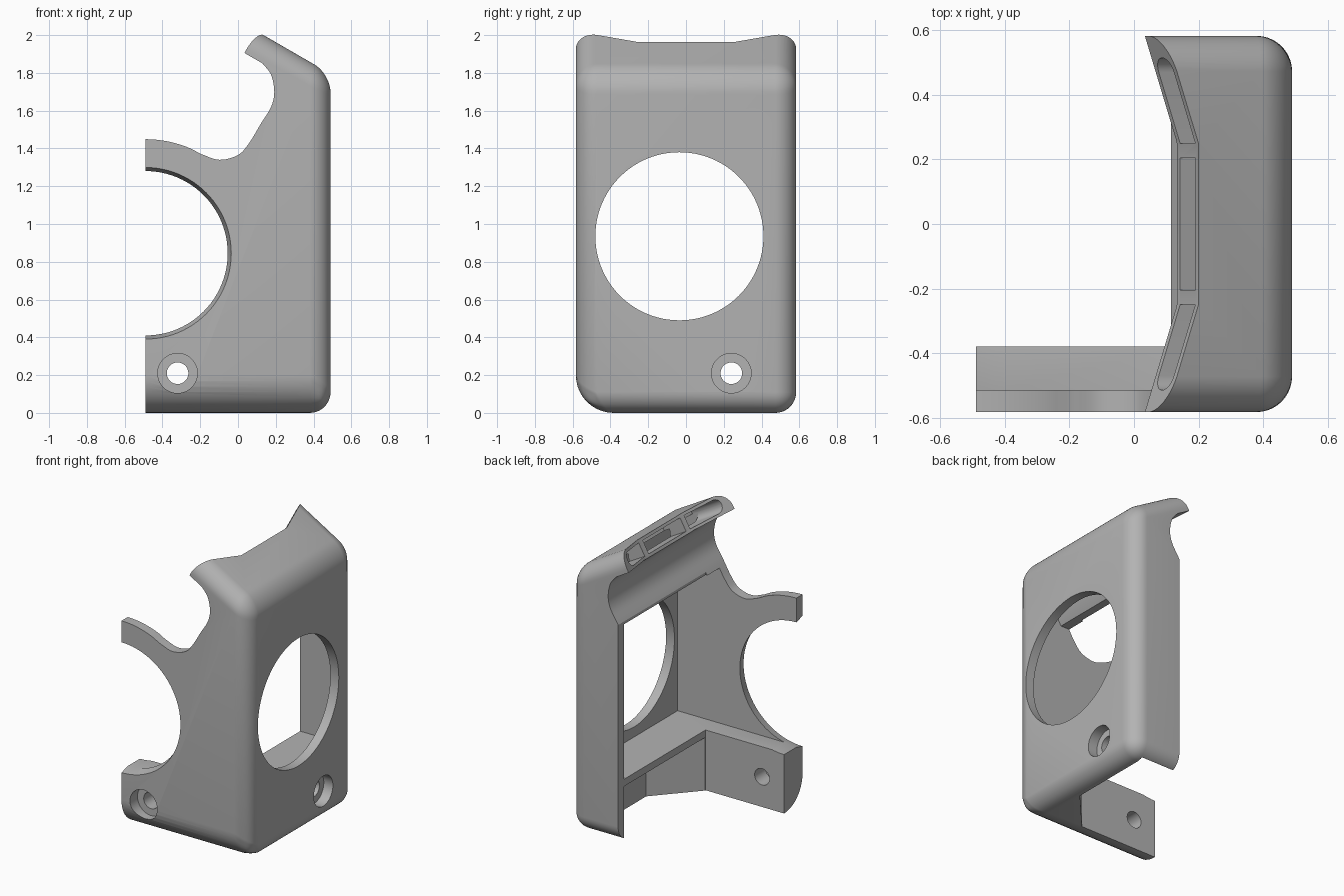
import bpy, bmesh, math
from mathutils import Matrix, Vector

cube = bpy.data.objects.get("Cube")
if cube:
    bpy.data.objects.remove(cube, do_unlink=True)

grey = bpy.data.materials.new("plain_grey")
grey.use_nodes = True
grey.diffuse_color = (0.45, 0.45, 0.45, 1)
grey.node_tree.nodes["Principled BSDF"].inputs["Base Color"].default_value = (0.45, 0.45, 0.45, 1)


def make_object(name, bm):
    bmesh.ops.recalc_face_normals(bm, faces=bm.faces)
    mesh = bpy.data.meshes.new(name)
    bm.to_mesh(mesh)
    bm.free()
    obj = bpy.data.objects.new(name, mesh)
    bpy.context.collection.objects.link(obj)
    mesh.materials.append(grey)
    return obj


def prism(points, low, high, place):
    """Extrude a 2D outline; place(a, b, depth) gives the 3D position."""
    bm = bmesh.new()
    rings = [[bm.verts.new(place(a, b, d)) for a, b in points] for d in (low, high)]
    n = len(points)
    for ring in rings:
        bm.faces.new(ring)
    for i in range(n):
        j = (i + 1) % n
        bm.faces.new((rings[0][i], rings[0][j], rings[1][j], rings[1][i]))
    return bm


def side(a, b, d):      # outline in x, z; depth along y
    return Vector((a, d, b))


def plan(a, b, d):      # outline in x, y; depth along z
    return Vector((a, b, d))


# Frame of the sloped roof: up the slope, across, outward
c30, s30 = math.cos(math.pi / 6), 0.5
EDGE_X, EDGE_Z, HALF = 0.49, 1.795, 0.583


def roof(a, b, d):
    return Vector((EDGE_X - c30 * a + s30 * d, b, EDGE_Z + s30 * a + c30 * d))


def rect(a0, b0, a1, b1):
    return [(a0, b0), (a1, b0), (a1, b1), (a0, b1)]


def tube(axis, centre, start, r0, end, r1):
    """Cylinder or cone along x or y between two depths."""
    bm = bmesh.new()
    bmesh.ops.create_cone(bm, cap_ends=True, segments=96, radius1=r0, radius2=r1, depth=end - start)
    mid = (start + end) / 2
    if axis == "x":
        turn, pos = Matrix.Rotation(math.pi / 2, 4, "Y"), (mid, centre[0], centre[1])
    else:
        turn, pos = Matrix.Rotation(-math.pi / 2, 4, "X"), (centre[0], mid, centre[1])
    bmesh.ops.transform(bm, matrix=Matrix.Translation(pos) @ turn, verts=bm.verts)
    return bm


def smooth_path(keys, steps=6):
    """Catmull-Rom curve through the key points."""
    pts = [Vector(k) for k in keys]
    pts = [2 * pts[0] - pts[1]] + pts + [2 * pts[-1] - pts[-2]]
    out = []
    for p, q, r, s in zip(pts, pts[1:], pts[2:], pts[3:]):
        for k in range(steps):
            t = k / steps
            out.append(tuple(0.5 * (2 * q + (r - p) * t + (2 * p - 5 * q + 4 * r - s) * t * t
                                    + (3 * q - p - 3 * r + s) * t ** 3)))
    return out + [tuple(pts[-2])]


# Outer body with rounded edges, larger along the front bottom
bm = prism([(-EDGE_X, 0), (EDGE_X, 0), (EDGE_X, EDGE_Z),
            (-EDGE_X, EDGE_Z + 2 * EDGE_X * s30 / c30)], -HALF, HALF, side)
weight = bm.edges.layers.float.new("bevel_weight_edge")
for e in bm.edges:
    a, b = (v.co for v in e.verts)
    if max(a.x, b.x) < 0:
        continue
    front_bottom = max(a.z, b.z) < 0.01 and max(a.y, b.y) < 0
    e[weight] = 1.0 if front_bottom else 0.55
shell = make_object("bracket_shell", bm)
bpy.context.view_layer.objects.active = shell
shell.select_set(True)
bevel = shell.modifiers.new("rounding", "BEVEL")
bevel.limit_method, bevel.width, bevel.segments = "WEIGHT", 0.2, 10
bpy.ops.object.modifier_apply(modifier="rounding")


def cut(name, bm):
    cutter = make_object(name, bm)
    cutter.hide_render = True
    mod = shell.modifiers.new(name, "BOOLEAN")
    mod.operation, mod.solver, mod.object = "DIFFERENCE", "EXACT", cutter
    bpy.context.view_layer.objects.active = shell
    bpy.ops.object.modifier_apply(modifier=name)
    bpy.data.objects.remove(cutter, do_unlink=True)


# Main cavity behind the walls
cavity = [(-0.7, 0.42), (0.425, 0.42), (0.425, 1.757), (0.27, 1.847), (0.255, 1.72),
          (0.24, 1.62), (0.17, 1.5), (-0.7, 1.5)]
cut("cavity", prism(cavity, -0.515, 0.52, side))

# Open space under the shelf, with a diagonal inner corner
under = [(-0.7, -0.38), (0.11, -0.38), (0.37, -0.09), (0.37, 0.52), (-0.7, 0.52)]
cut("under_shelf", prism(under, -0.2, 0.37, plan))

# Open side of the shell
cut("open_side", prism(rect(-0.7, -0.38, 0.115, 0.9), -0.3, 1.52, plan))

# Curved upper outline of the strap and hook
arc = [(-0.49 + 0.604 * math.sin(t), 0.845 + 0.604 * math.cos(t))
       for t in (math.radians(k) for k in range(-12, 27, 3))]
hook = smooth_path([(-0.2, 1.372), (-0.1, 1.34), (0, 1.365), (0.06, 1.43), (0.12, 1.53),
                    (0.175, 1.62), (0.192, 1.7), (0.175, 1.79), (0.13, 1.85)])
cut("upper_outline", prism(arc + hook + [(-0.8, 2.387)], -0.9, 0.9, side))

# Notched end of the roof lip
notch = [(0.335, -0.25), (0.335, 0.25), (0.491, 0.7), (1.7, 0.7), (1.7, -0.7), (0.491, -0.7)]
cut("lip_end", prism(notch, -0.16, 0.3, roof))

# Three slots in the lip, the outer two with rounded ends
cut("middle_slot", prism(rect(0.17, -0.205, 0.7, 0.205), -0.114, -0.02, roof))
for sign in (-1, 1):
    bm = prism(rect(0.17, sign * 0.25, 0.7, sign * 0.515), -0.114, -0.02, roof)
    outer = [e for e in bm.edges if all(abs(v.co.y) > 0.5 for v in e.verts)
             and (e.verts[0].co - e.verts[1].co).length > 0.3]
    bmesh.ops.bevel(bm, geom=outer, offset=0.045, segments=6, affect="EDGES", profile=0.5)
    cut("outer_slot", bm)

# Half-round opening with a tapered rim in the front wall
half_round = (-0.49, 0.845)
cut("front_rim", tube("y", half_round, -0.6, 0.459, -0.51, 0.434))
cut("front_opening", tube("y", half_round, -0.52, 0.435, -0.2, 0.435))

# Large round window in the side wall
cut("side_window", tube("x", (-0.035, 0.935), 0.39, 0.445, 0.7, 0.445))

# Screw holes with counterbores
cut("front_screw", tube("y", (-0.32, 0.21), -0.8, 0.057, -0.2, 0.057))
cut("front_counterbore", tube("y", (-0.32, 0.21), -0.8, 0.105, -0.5, 0.105))
cut("side_screw", tube("x", (0.24, 0.21), 0.2, 0.057, 0.8, 0.057))
cut("side_counterbore", tube("x", (0.24, 0.21), 0.42, 0.105, 0.8, 0.105))

shell.select_set(True)
bpy.context.view_layer.objects.active = shell
bpy.ops.object.shade_smooth_by_angle(angle=math.radians(25))
